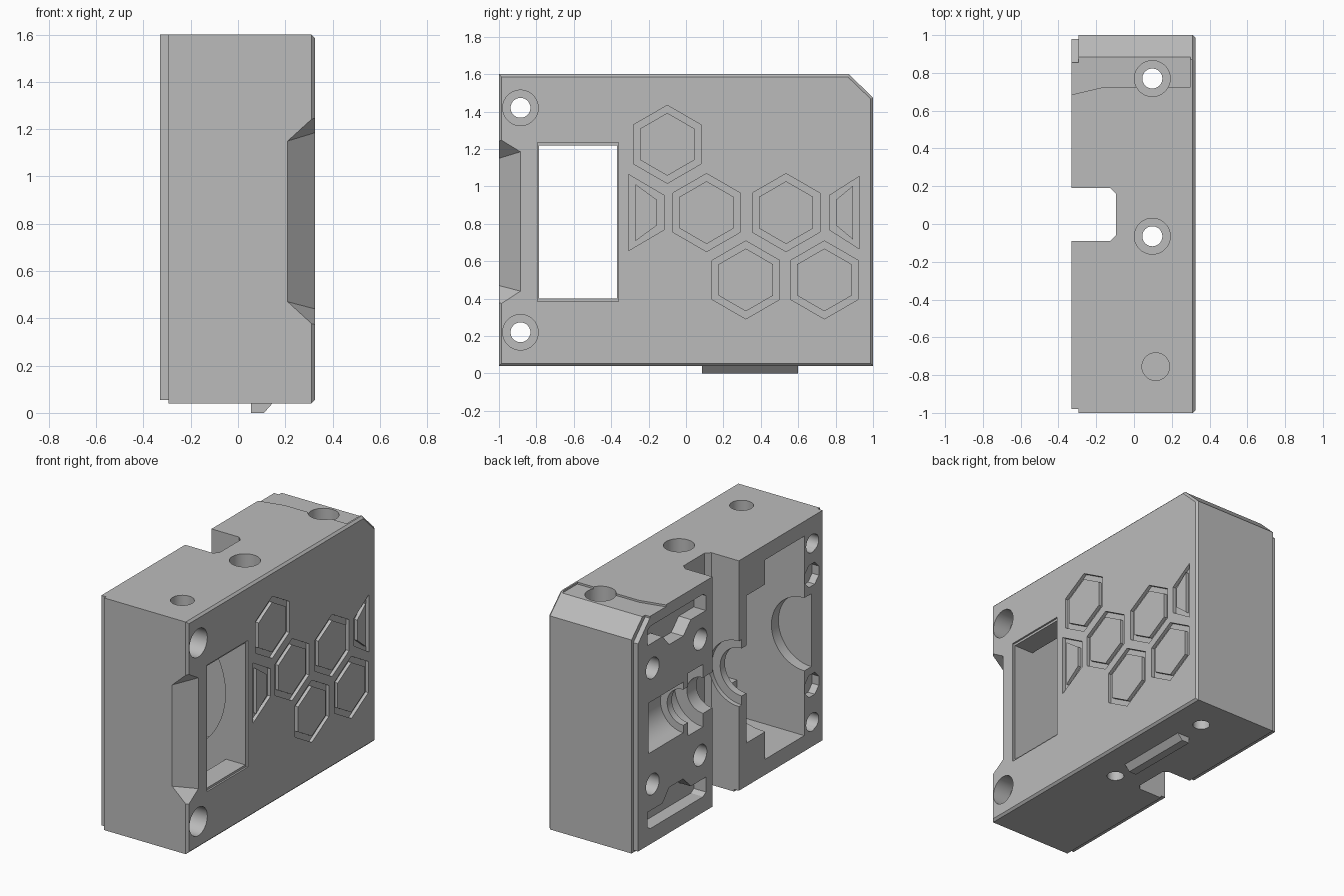
import bpy, bmesh, math
from mathutils import Vector, Matrix

if "Cube" in bpy.data.objects:
    bpy.data.objects.remove(bpy.data.objects["Cube"], do_unlink=True)

grey = bpy.data.materials.new("plain_grey")
grey.use_nodes = True
COLOUR = (0.5, 0.5, 0.5, 1)
grey.diffuse_color = COLOUR
grey.node_tree.nodes["Principled BSDF"].inputs["Base Color"].default_value = COLOUR

MID = 0.84          # height of the shaft axis
FACE = -0.33        # open mating face
OUT = 0.325         # decorated outer face


def finish(bm, name):
    bmesh.ops.recalc_face_normals(bm, faces=bm.faces)
    me = bpy.data.meshes.new(name)
    bm.to_mesh(me)
    bm.free()
    me.materials.append(grey)
    ob = bpy.data.objects.new(name, me)
    bpy.context.collection.objects.link(ob)
    return ob


def prism(name, pts, lo, hi, axis="x", rim=0):
    """Extrude a 2D outline along an axis; rim chamfers the far end."""
    place = {"x": lambda a, b, t: (t, a, b),
             "y": lambda a, b, t: (a, t, b),
             "z": lambda a, b, t: (a, b, t)}[axis]
    bm = bmesh.new()
    bottom = [bm.verts.new(place(a, b, lo)) for a, b in pts]
    top = [bm.verts.new(place(a, b, hi)) for a, b in pts]
    bm.faces.new(bottom)
    cap = bm.faces.new(top)
    for i in range(len(pts)):
        j = (i + 1) % len(pts)
        bm.faces.new((bottom[i], bottom[j], top[j], top[i]))
    if rim:
        bmesh.ops.bevel(bm, geom=list(cap.edges), offset=rim, segments=1, affect="EDGES")
    return finish(bm, name)


def rect(a0, a1, b0, b1):
    return [(a0, b0), (a1, b0), (a1, b1), (a0, b1)]


def disc(a, b, r, n=40, start=0):
    return [(a + r * math.cos(start + math.tau * i / n),
             b + r * math.sin(start + math.tau * i / n)) for i in range(n)]


def cut(target, cutter):
    mod = target.modifiers.new("cut", "BOOLEAN")
    mod.operation = "DIFFERENCE"
    mod.solver = "EXACT"
    mod.object = cutter
    bpy.context.view_layer.objects.active = target
    bpy.ops.object.modifier_apply(modifier=mod.name)
    bpy.data.objects.remove(cutter, do_unlink=True)


# Main housing and its slightly inset mating lip
body = prism("housing", [(-1, .04), (1, .04), (1, 1.475), (.87, 1.6), (-1, 1.6)],
             -.295, OUT, rim=.014)
lip = prism("mating_lip", [(-.98, .055), (.98, .055), (.98, 1.45), (.855, 1.575),
                           (.855, 1.6), (-.98, 1.6)], FACE, -.28)
mod = body.modifiers.new("join", "BOOLEAN")
mod.operation = "UNION"
mod.solver = "EXACT"
mod.object = lip
bpy.context.view_layer.objects.active = body
bpy.ops.object.modifier_apply(modifier="join")
bpy.data.objects.remove(lip, do_unlink=True)

# Vertical slot across the mating face
cut(body, prism("slot", [(-.4, -.09), (-.125, -.09), (-.095, -.06), (-.095, .16),
                         (-.125, .19), (-.4, .19)], -.1, 1.8, "z"))

# Chambers and bores along the shaft axis
cut(body, prism("box_chamber", rect(-.785, -.37, .16, 1.5), -.4, .17))
for name, radius, y0, y1 in [("round_chamber", .495, -.375, -.17),
                             ("end_bore", .245, -.86, -.78),
                             ("wall_bore", .16, -.2, -.08),
                             ("wall_seat", .22, -.12, -.08),
                             ("shaft_bore", .12, .18, .5),
                             ("bearing_seat", .21, .29, .45),
                             ("tail_bore", .17, .5, .87)]:
    cut(body, prism(name, disc(FACE, MID, radius, 48), y0, y1, "y"))

# Window
cut(body, prism("window", rect(-.785, -.37, .4, 1.22), 0, .4))
cut(body, prism("window_rim", rect(-.795, -.36, .385, 1.235), OUT - .012, .4))

# Cross bolts, nut pockets and blind dowel holes, mirrored about the axis
for s in (-1, 1):
    z = .82 + s * .6
    cut(body, prism("bolt", disc(-.885, z, .053), -.5, .5))
    cut(body, prism("bolt_head", disc(-.885, z, .095), .2, .5))
    cut(body, prism("bolt_back", disc(-.865, z, .06), -.5, -.2))
    nut = MID + s * .37
    cut(body, prism("nut_pocket", disc(-.865, nut, .08, 8, math.pi / 8), -.5, -.28))
    for y in (.32, .826):
        cut(body, prism("dowel", disc(y, MID + s * .39, .07), -.5, -.1))
    # Relief pocket with a bulge towards the axis
    zs = lambda d: MID + s * d
    relief = [(.26, zs(.56)), (.26, zs(.66)), (.29, zs(.68)), (.85, zs(.68)),
              (.88, zs(.66)), (.88, zs(.56)), (.72, zs(.56)), (.65, zs(.48)),
              (.5, zs(.48)), (.42, zs(.56))]
    cut(body, prism("relief", relief, -.5, -.24))

# Shallow step on the top face
cut(body, prism("top_step", [(-.5, .66), (-.33, .685), (-.16, .725), (.3, .725),
                             (.3, 1.1), (-.5, 1.1)], 1.587, 1.8, "z"))

# Vertical bolts and the blind hole on the top face
for y in (.77, -.065):
    cut(body, prism("top_bolt", disc(.097, y, .053), -.2, 1.8, "z"))
    cut(body, prism("top_head", disc(.097, y, .095), 1.5, 1.8, "z"))
cut(body, prism("top_blind", disc(.115, -.755, .073), 1.53, 1.8, "z"))

# Grip notch on the front vertical edge, with sloping ends
bm = bmesh.new()
for za, zb, zc in ((.47, .44, .365), (1.15, 1.185, 1.255)):
    a, b, c = Vector((.21, -1, za)), Vector((OUT, -.885, zb)), Vector((OUT, -1, zc))
    m = (a + b) / 2
    for p in (a, b, c):
        bm.verts.new(m + (p - m) * 2)
bmesh.ops.convex_hull(bm, input=list(bm.verts))
cut(body, finish(bm, "grip_notch"))

# Honeycomb grooves on the outer face: a trench around each raised island
HEX_R = .215


def groove(outer, shrink):
    cy = sum(p[0] for p in outer) / len(outer)
    cz = sum(p[1] for p in outer) / len(outer)
    scaled = lambda ky, kz: [(cy + (y - cy) * ky, cz + (z - cz) * kz) for y, z in outer]
    cutter = prism("groove", scaled(.97, .97), OUT - .022, .4)
    cut(cutter, prism("island", scaled(*shrink), .2, .5))
    cut(body, cutter)


for y, z in [(-.1, 1.225), (.11, .86), (.535, .86), (.32, .5), (.74, .5)]:
    groove(disc(y, z, HEX_R, 6, math.pi / 6), (.78, .78))
groove([(-.31, 1.07), (-.115, .955), (-.115, .765), (-.31, .65)], (.58, .72))
groove([(.93, 1.06), (.765, .955), (.765, .765), (.93, .66)], (.55, .72))

# Locating bar under the base
prism("base_bar", [(.055, 0), (.11, 0), (.15, .045), (.055, .045)], .085, .6, "y")

# Smooth the bores, keep the edges sharp
bpy.ops.object.select_all(action="DESELECT")
body.select_set(True)
bpy.context.view_layer.objects.active = body
bpy.ops.object.shade_smooth_by_angle(angle=math.radians(25))
